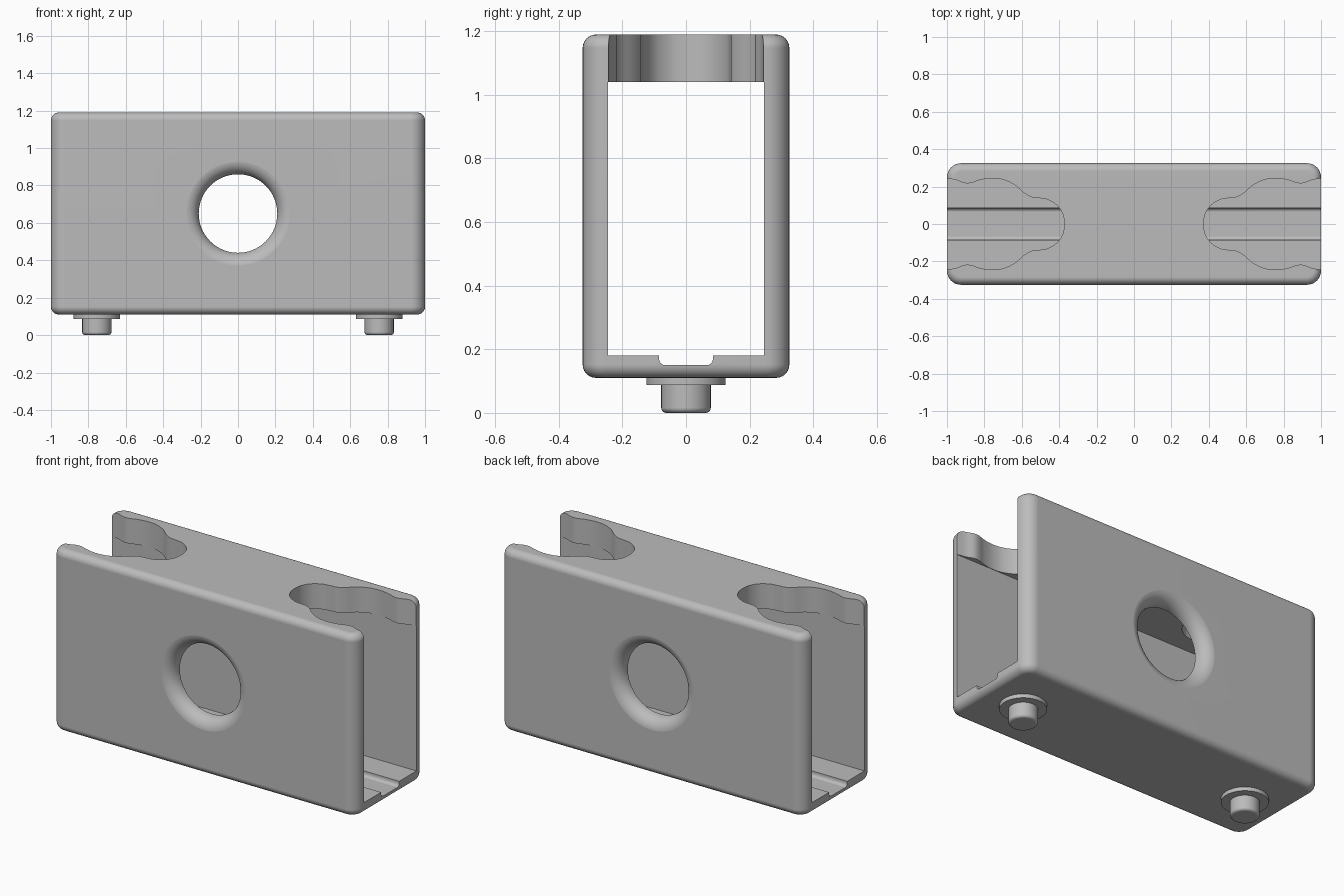
import bpy, bmesh
from math import sin, cos, pi, radians
from mathutils import Vector

if "Cube" in bpy.data.objects:
    bpy.data.objects.remove(bpy.data.objects["Cube"], do_unlink=True)

grey = bpy.data.materials.new("plain grey")
grey.use_nodes = True
GREY = (0.5, 0.5, 0.5, 1)
grey.diffuse_color = GREY
grey.node_tree.nodes["Principled BSDF"].inputs["Base Color"].default_value = GREY


def add_object(name, bm):
    bmesh.ops.recalc_face_normals(bm, faces=bm.faces)
    mesh = bpy.data.meshes.new(name)
    bm.to_mesh(mesh)
    bm.free()
    mesh.materials.append(grey)
    obj = bpy.data.objects.new(name, mesh)
    bpy.context.collection.objects.link(obj)
    return obj


def prism(name, outline, offset):
    """Closed 3D outline swept along an offset."""
    bm = bmesh.new()
    face = bm.faces.new([bm.verts.new(p) for p in outline])
    new = bmesh.ops.extrude_face_region(bm, geom=[face])["geom"]
    bmesh.ops.translate(bm, vec=offset, verts=[v for v in new if isinstance(v, bmesh.types.BMVert)])
    return add_object(name, bm)


def revolve(name, profile, axis, centre, steps=64):
    """Profile of (radius, height) turned about the y or z axis, closed by caps."""
    bm = bmesh.new()
    rings = []
    for r, h in profile:
        ring = []
        for i in range(steps):
            a = 2 * pi * i / steps
            p = (r * cos(a), h, r * sin(a)) if axis == "y" else (r * cos(a), r * sin(a), h)
            ring.append(bm.verts.new(Vector(p) + Vector(centre)))
        rings.append(ring)
    for lo, hi in zip(rings, rings[1:]):
        for i in range(steps):
            j = (i + 1) % steps
            bm.faces.new((lo[i], lo[j], hi[j], hi[i]))
    bm.faces.new(rings[0])
    bm.faces.new(rings[-1])
    return add_object(name, bm)


def spline(points, steps=5):
    """Smooth curve through the points."""
    pts = [Vector(p) for p in points]
    pts = [2 * pts[0] - pts[1]] + pts + [2 * pts[-1] - pts[-2]]
    out = []
    for a, b, c, d in zip(pts, pts[1:], pts[2:], pts[3:]):
        for k in range(steps):
            t = k / steps
            out.append(0.5 * (2 * b + (c - a) * t + (2 * a - 5 * b + 4 * c - d) * t * t
                              + (3 * b - a - 3 * c + d) * t ** 3))
    return out + [pts[-2]]


def finish(obj):
    bpy.ops.object.select_all(action="DESELECT")
    obj.select_set(True)
    bpy.context.view_layer.objects.active = obj
    bpy.ops.object.shade_smooth_by_angle(angle=radians(30))
    mod = obj.modifiers.new("even shading", "WEIGHTED_NORMAL")
    mod.keep_sharp = True


# Rounded housing block
W, D, BOTTOM, TOP = 1.0, 0.325, 0.11, 1.19
bm = bmesh.new()
bmesh.ops.create_cube(bm, size=1)
for v in bm.verts:
    v.co = (v.co.x * 2 * W, v.co.y * 2 * D, BOTTOM + (v.co.z + 0.5) * (TOP - BOTTOM))
upright = [e for e in bm.edges if abs(e.verts[0].co.z - e.verts[1].co.z) > 0.5]
bmesh.ops.bevel(bm, geom=upright, offset=0.075, segments=8, profile=0.5, affect="EDGES")
rims = [e for e in bm.edges if abs(e.verts[0].co.z - e.verts[1].co.z) < 0.01]
bmesh.ops.bevel(bm, geom=rims, offset=0.042, segments=6, profile=0.5, affect="EDGES")
housing = add_object("housing", bm)

# Through tunnel with a grooved floor
half = [(0.246, 1.04), (0.246, 0.18), (0.085, 0.18), (0.085, 0.17)]
half += [(0.065 + 0.02 * cos(a), 0.17 - 0.02 * sin(a)) for a in (pi / 8, pi / 4, pi * 3 / 8, pi / 2)]
section = half + [(-y, z) for y, z in reversed(half)]
cutters = [prism("tunnel_cutter", [(-1.2, y, z) for y, z in section], (2.4, 0, 0))]

# Wavy openings at both ends of the top
edge = spline([(1.0, 0.244), (0.95, 0.235), (0.905, 0.219), (0.87, 0.220), (0.82, 0.236),
               (0.76, 0.244), (0.70, 0.237), (0.64, 0.21), (0.59, 0.168), (0.55, 0.144),
               (0.51, 0.139), (0.46, 0.13), (0.41, 0.098), (0.38, 0.05), (0.372, 0)])
edge = [Vector((1.1, 0.244))] + edge
loop = [(p.x, p.y) for p in edge] + [(p.x, -p.y) for p in reversed(edge[:-1])]
for side in (-1, 1):
    cutters.append(prism("opening_cutter", [(side * x, y, 0.95) for x, y in loop], (0, 0, 0.4)))

# Round window with flared rims, front and back
R, FLARE = 0.21, 0.075
rim = [(R + FLARE * (1 - cos(t)), D + 0.0005 - FLARE + FLARE * sin(t))
       for t in [i * pi / 20 for i in range(11)]]
rim.append((R + FLARE, 0.45))
window = [(r, -y) for r, y in reversed(rim)] + rim
cutters.append(revolve("window_cutter", window, "y", (0, 0, 0.65)))

# Cut the housing
bpy.context.view_layer.objects.active = housing
for cutter in cutters:
    cutter.hide_render = True
    mod = housing.modifiers.new("cut", "BOOLEAN")
    mod.operation, mod.solver, mod.object = "DIFFERENCE", "EXACT", cutter
    bpy.ops.object.modifier_apply(modifier=mod.name)
    bpy.data.objects.remove(cutter, do_unlink=True)
finish(housing)

# Flanged pegs underneath
for name, x in (("right", -0.755), ("left", 0.755)):
    finish(revolve(name + "_flange", [(0.125, 0.087), (0.125, 0.115)], "z", (x, 0, 0)))
    tip = [(0.062 + 0.016 * sin(t), 0.016 - 0.016 * cos(t)) for t in [i * pi / 10 for i in range(6)]]
    finish(revolve(name + "_peg", tip + [(0.078, 0.095)], "z", (x, 0, 0), 48))
